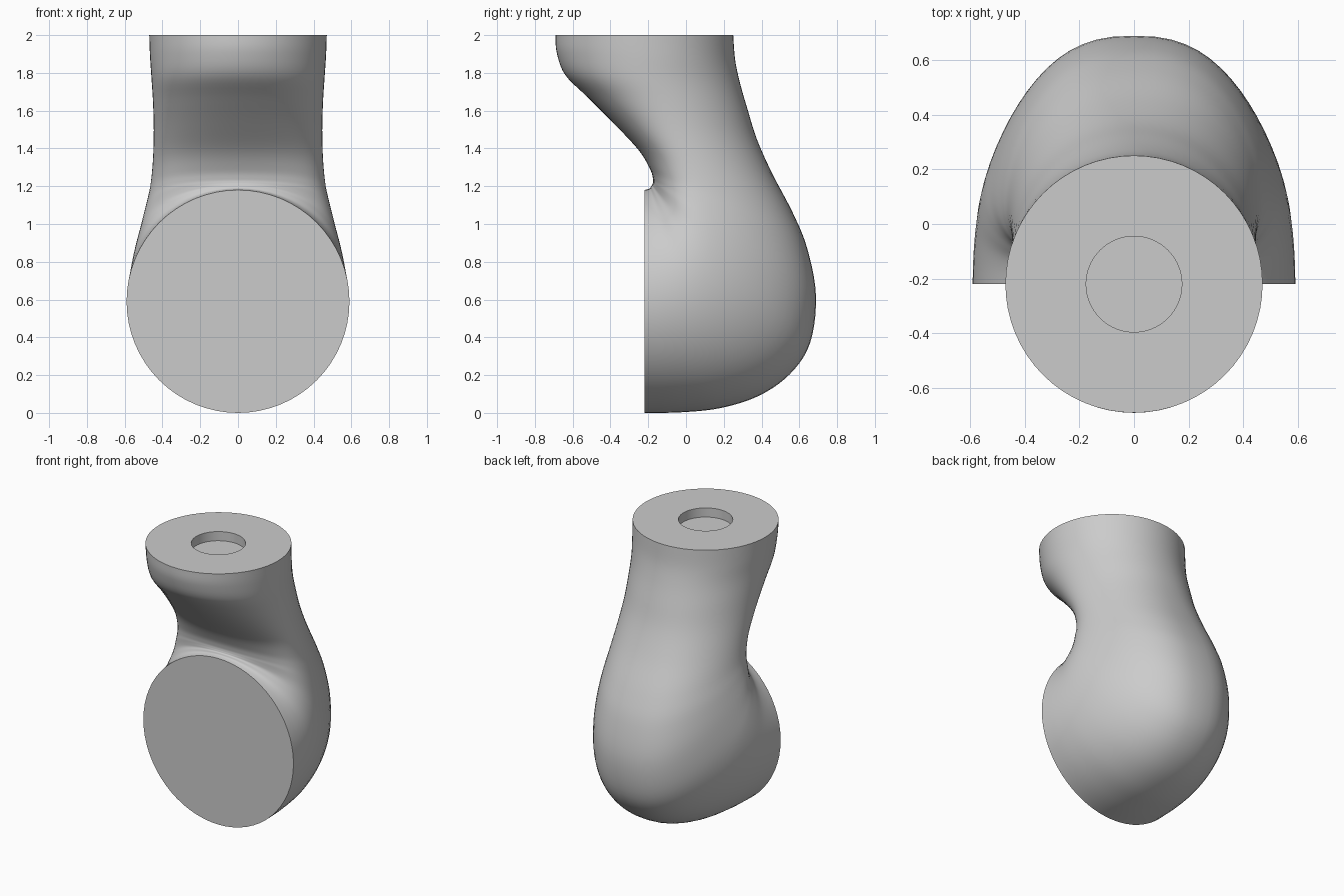
import bpy
import bmesh
from math import sin, cos, pi, radians, copysign
from mathutils import Vector

cube = bpy.data.objects.get("Cube")
if cube:
    bpy.data.objects.remove(cube)

SIDES = 64
STEPS = 5

grey = bpy.data.materials.new("light grey")
grey.use_nodes = True
colour = (0.6, 0.6, 0.6, 1)
grey.diffuse_color = colour
grey.node_tree.nodes["Principled BSDF"].inputs["Base Color"].default_value = colour

# Stations along the bend: inner edge (y, z), outer edge (y, z), half width,
# and how far the widest point leans towards the inner edge
stations = [
    (-.69, 2.0, .25, 2.0, .47, 0),
    (-.685, 1.91, .26, 1.87, .466, 0),
    (-.64, 1.79, .285, 1.75, .458, .04),
    (-.52, 1.67, .325, 1.61, .45, .1),
    (-.38, 1.53, .375, 1.45, .446, .18),
    (-.25, 1.39, .455, 1.27, .45, .28),
    (-.19, 1.29, .565, 1.06, .462, .35),
    (-.175, 1.24, .642, .87, .48, .36),
    (-.175, 1.22, .688, .62, .502, .34),
    (-.178, 1.21, .657, .37, .526, .28),
    (-.18, 1.205, .55, .205, .548, .21),
    (-.185, 1.20, .385, .09, .566, .14),
    (-.19, 1.19, .18, .025, .579, .07),
    (-.20, 1.185, -.03, .003, .587, .02),
    (-.22, 1.18, -.22, 0, .59, 0),
]


def blend(p, q, r, s, t):
    """Catmull-Rom interpolation of whole stations."""
    return [b + t / 2 * (c - a + t * (2 * a - 5 * b + 4 * c - d + t * (3 * (b - c) + d - a)))
            for a, b, c, d in zip(p, q, r, s)]


def ring(bm, centre, across, along, lean=0):
    """Oval whose leaning sections are also fuller on the outer side."""
    verts = []
    for i in range(SIDES):
        s, c = sin(2 * pi * i / SIDES), cos(2 * pi * i / SIDES)
        power = 1 - .6 * lean if s > 0 else 1
        x = copysign(abs(c) ** power, c)
        verts.append(bm.verts.new(centre + across * x + along * (s - lean * c * c)))
    return verts


def section(bm, st):
    inner, outer = Vector((0, st[0], st[1])), Vector((0, st[2], st[3]))
    return ring(bm, (inner + outer) / 2, Vector((st[4], 0, 0)), (outer - inner) / 2, st[5])


def bridge(bm, a, b):
    for i in range(SIDES):
        j = (i + 1) % SIDES
        bm.faces.new((a[i], a[j], b[j], b[i]))


bm = bmesh.new()

# Curved body
rings = []
last = len(stations) - 1
for k in range(last):
    p, q, r, s = (stations[min(max(k + o, 0), last)] for o in (-1, 0, 1, 2))
    rings += [section(bm, blend(p, q, r, s, n / STEPS)) for n in range(STEPS)]
rings.append(section(bm, stations[-1]))
for a, b in zip(rings, rings[1:]):
    bridge(bm, a, b)

# Flat front joint face
bm.faces.new(rings[-1])

# Flat top with a shallow round recess
rim, floor = (ring(bm, Vector((0, -.22, z)), Vector((.175, 0, 0)), Vector((0, .175, 0)))
              for z in (2.0, 1.935))
bridge(bm, rings[0], rim)
bridge(bm, rim, floor)
bm.faces.new(floor)

bmesh.ops.recalc_face_normals(bm, faces=bm.faces)
mesh = bpy.data.meshes.new("elbow_link")
bm.to_mesh(mesh)
bm.free()
mesh.materials.append(grey)
link = bpy.data.objects.new("elbow_link", mesh)
bpy.context.collection.objects.link(link)

bpy.ops.object.select_all(action="DESELECT")
bpy.context.view_layer.objects.active = link
link.select_set(True)
bpy.ops.object.shade_smooth_by_angle(angle=radians(35))
